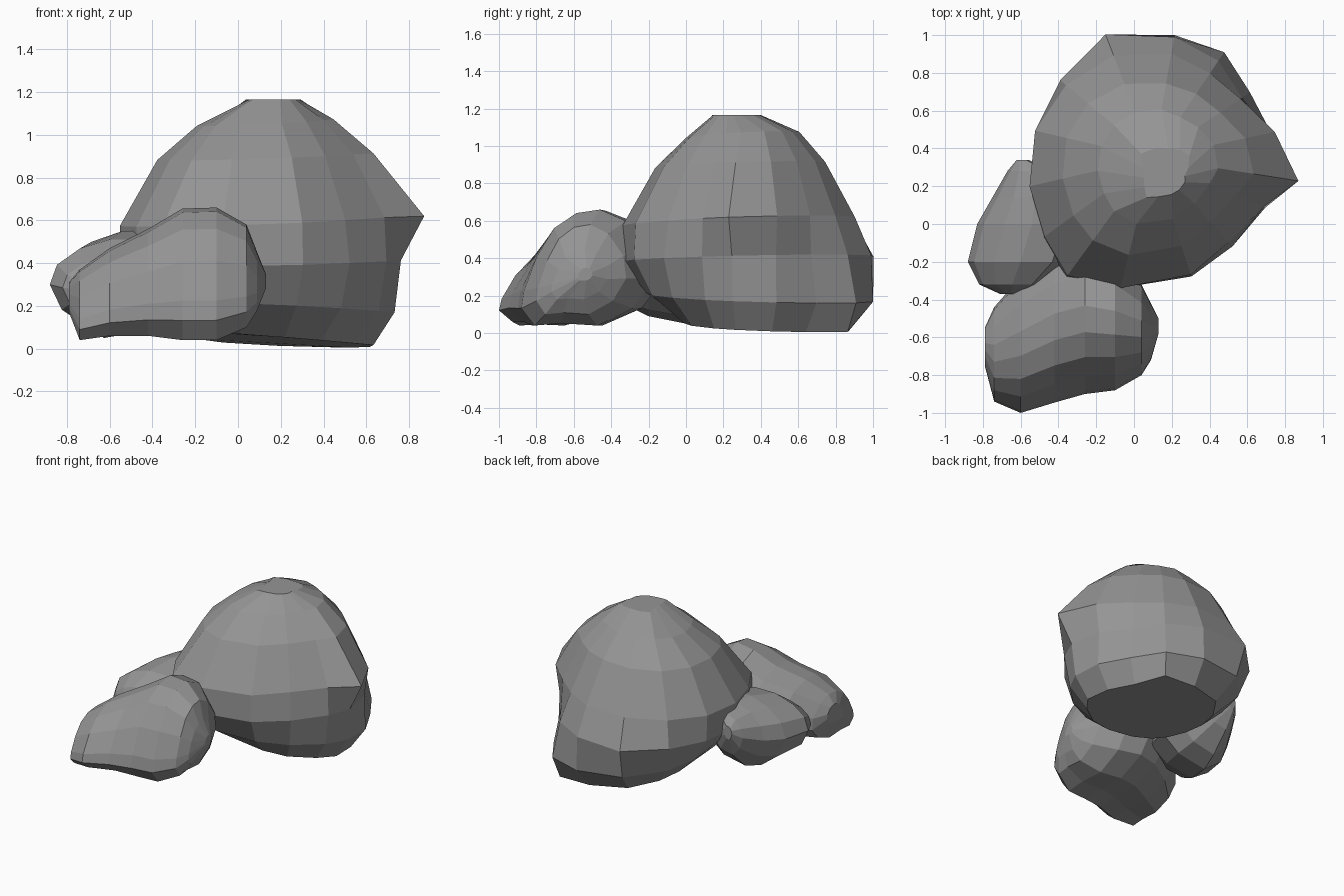
import bpy, bmesh
from math import sin, cos, radians

stone = bpy.data.materials.new("dark_stone")
stone.diffuse_color = (.3, .3, .3, 1)


def loft(name, rings):
    """Skin a list of equal-length point rings and cap both ends."""
    bm = bmesh.new()
    loops = [[bm.verts.new(p) for p in ring] for ring in rings]
    n = len(loops[0])
    for a, b in zip(loops, loops[1:]):
        for i in range(n):
            j = (i + 1) % n
            bm.faces.new((a[i], a[j], b[j], b[i]))
    bm.faces.new(loops[0])
    bm.faces.new(loops[-1])
    bmesh.ops.recalc_face_normals(bm, faces=bm.faces)
    mesh = bpy.data.meshes.new(name)
    bm.to_mesh(mesh)
    bm.free()
    mesh.materials.append(stone)
    obj = bpy.data.objects.new(name, mesh)
    bpy.context.collection.objects.link(obj)
    return obj


def sections(shape, stations, axis):
    """Fit a unit outline into the box given for each station along x or y."""
    rings = []
    for s, lo, hi, z0, z1 in stations:
        ring = []
        for u, v in shape:
            w, z = lo + u * (hi - lo), z0 + v * (z1 - z0)
            ring.append((s, w, z) if axis == "x" else (w, s, z))
        rings.append(ring)
    return rings


# Large boulder: horizontal rings of radii around an upright axis
angles = [-9, 12, 34, 56, 80, 111, 140, 167, 193, 216, 234, 256, 288, 312, 336]
# (centre x, centre y, z, tilt, radii)
levels = [
    (.1, .35, .04, .035, [.54, .53, .52, .62, .53, .47, .39, .35, .34, .35, .36, .36, .38, .43, .49]),
    (.1, .35, .19, .03, [.64, .64, .62, .675, .66, .63, .56, .51, .51, .56, .60, .58, .56, .57, .61]),
    (.1, .35, .40, -.02, [.67, .63, .57, .62, .65, .70, .64, .63, .66, .72, .79, .71, .66, .63, .65]),
    (.1, .35, .60, -.03, [.78, .66, .56, .54, .56, .58, .60, .64, .67, .71, .77, .71, .65, .60, .64]),
    (.1, .35, .90, -.02, [.54, .50, .43, .41, .40, .42, .45, .47, .49, .52, .54, .53, .49, .46, .48]),
    (.1, .35, 1.06, -.02, [.35, .33, .29, .26, .26, .26, .27, .28, .30, .32, .35, .36, .34, .33, .33]),
    (.16, .27, 1.165, 0, [.11, .13, .16, .15, .13, .14, .16, .11, .11, .13, .16, .13, .12, .12, .12]),
]
boulder = []
for cx, cy, z, tilt, radii in levels:
    # the base dips towards the back right, the upper rings dip to the left
    boulder.append([(cx + r * cos(radians(a)), cy + r * sin(radians(a)),
                     z - tilt * cos(radians(a - 40))) for a, r in zip(angles, radii)])
loft("large_boulder", boulder)

# Front rock: sloping cross-sections from left to right
front_shape = [(0, .15), (.02, .30), (.12, .60), (.25, .84), (.42, .97), (.60, 1), (.80, .90),
               (.97, .65), (1, .40), (.85, .15), (.58, 0), (.30, .02), (.10, 0)]
front_stations = [
    (-.79, -.75, -.55, .17, .31), (-.74, -.94, -.44, .04, .37), (-.60, -1.0, -.28, .06, .47),
    (-.42, -.945, -.16, .06, .56), (-.26, -.90, -.12, .04, .655), (-.10, -.88, -.18, .04, .66),
    (.04, -.80, -.32, .10, .58), (.09, -.72, -.42, .18, .45), (.13, -.58, -.50, .28, .35)]
loft("front_rock", sections(front_shape, front_stations, "x"))

# Left rock: cross-sections from front to back
left_shape = [(0, .50), (.06, .72), (.25, .90), (.50, 1), (.80, 1), (1, .70), (1, .30),
              (.75, .08), (.35, 0), (.10, .22)]
left_stations = [
    (-.37, -.71, -.58, .21, .33), (-.32, -.82, -.47, .15, .42), (-.20, -.88, -.32, .09, .51),
    (0, -.83, -.25, .05, .55), (.14, -.75, -.30, .09, .55), (.28, -.67, -.42, .22, .52),
    (.34, -.62, -.56, .36, .46)]
loft("left_rock", sections(left_shape, left_stations, "y"))
